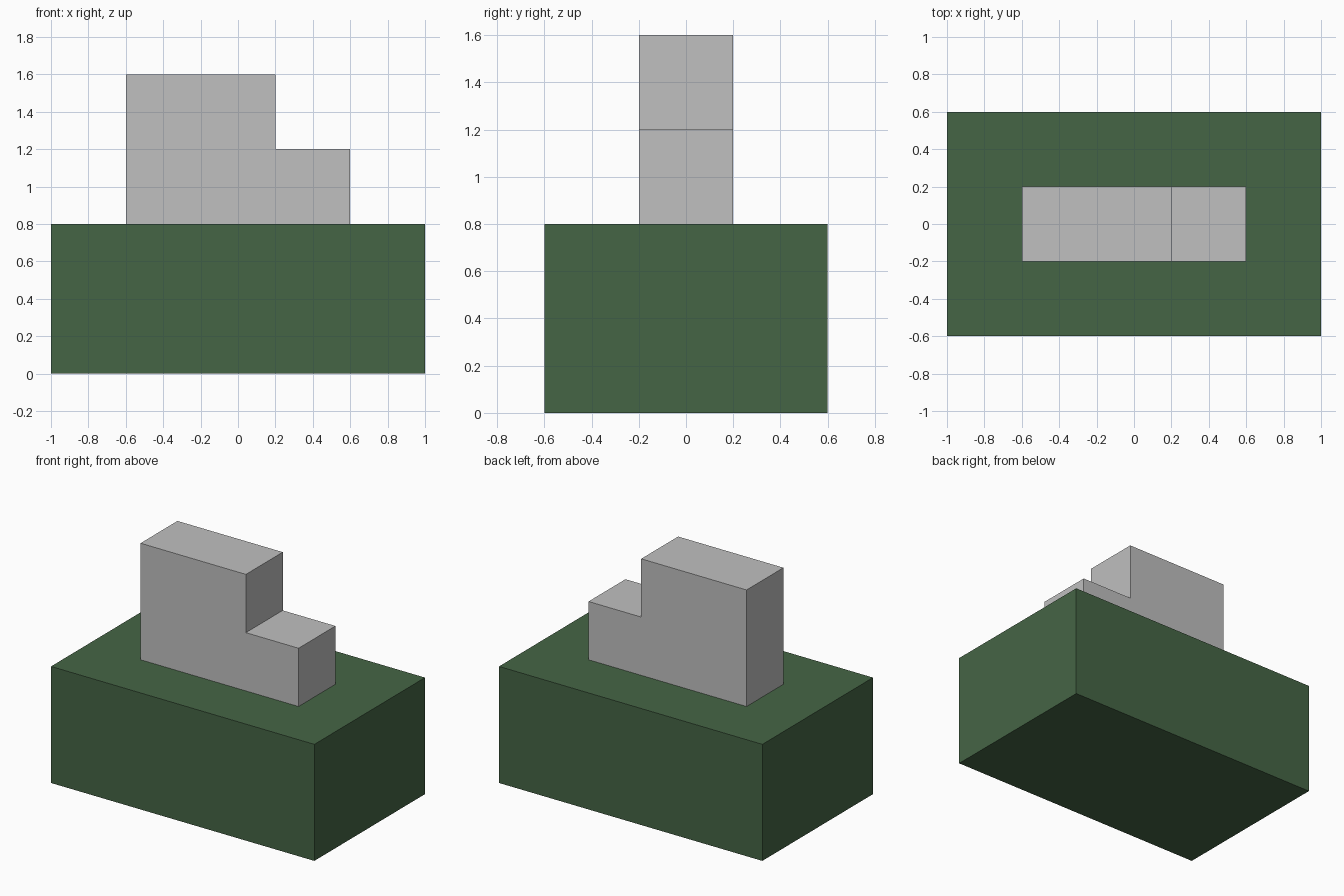
import bpy, bmesh

if "Cube" in bpy.data.objects:
    bpy.data.objects.remove(bpy.data.objects["Cube"])


def material(name, rgb):
    m = bpy.data.materials.new(name)
    m.diffuse_color = (*rgb, 1.0)
    m.use_nodes = True
    m.node_tree.nodes["Principled BSDF"].inputs["Base Color"].default_value = m.diffuse_color
    return m


def extrude_profile(name, profile, half_depth, mat):
    """Extrude an x-z outline symmetrically along y."""
    bm = bmesh.new()
    face = bm.faces.new([bm.verts.new((x, -half_depth, z)) for x, z in profile])
    ext = bmesh.ops.extrude_face_region(bm, geom=[face])
    verts = [v for v in ext["geom"] if isinstance(v, bmesh.types.BMVert)]
    bmesh.ops.translate(bm, verts=verts, vec=(0, 2 * half_depth, 0))
    bmesh.ops.recalc_face_normals(bm, faces=bm.faces)
    mesh = bpy.data.meshes.new(name)
    bm.to_mesh(mesh)
    bm.free()
    mesh.materials.append(mat)
    obj = bpy.data.objects.new(name, mesh)
    bpy.context.collection.objects.link(obj)
    return obj


green = material("dark green", (0.060, 0.130, 0.060))
grey = material("light grey", (0.525, 0.525, 0.525))

# Wide green base block
extrude_profile("base_block", [(-1, 0), (1, 0), (1, 0.8), (-1, 0.8)], 0.6, green)

# Stepped grey block standing on the base
extrude_profile("stepped_block",
                [(-0.6, 0.8), (0.6, 0.8), (0.6, 1.2), (0.2, 1.2), (0.2, 1.6), (-0.6, 1.6)],
                0.2, grey)
